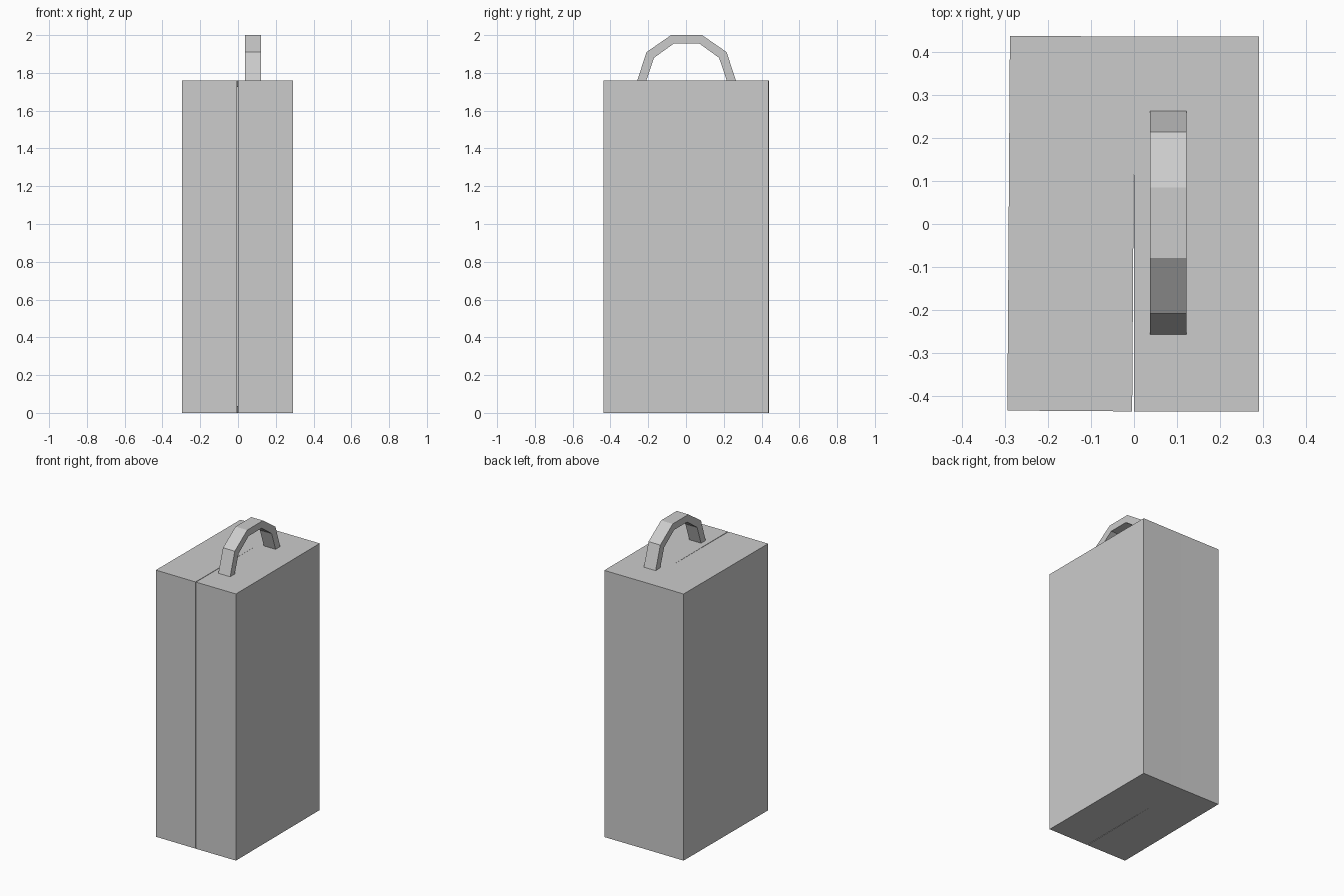
import bpy, bmesh, math
from mathutils import Matrix, Vector

if "Cube" in bpy.data.objects:
    bpy.data.objects.remove(bpy.data.objects["Cube"])

W, D, H, WALL = 0.291, 0.874, 1.76, 0.05


def add_object(name, bm):
    bmesh.ops.recalc_face_normals(bm, faces=bm.faces[:])
    mesh = bpy.data.meshes.new(name)
    bm.to_mesh(mesh)
    bm.free()
    ob = bpy.data.objects.new(name, mesh)
    bpy.context.collection.objects.link(ob)
    return ob


def case_half(name, side):
    """Hollow tray, open towards the seam at x = 0."""
    bm = bmesh.new()
    bmesh.ops.create_cube(bm, size=1, matrix=Matrix.Translation((side * W / 2, 0, H / 2))
                          @ Matrix.Diagonal((W, D, H, 1)))
    seam = min(bm.faces, key=lambda f: abs(f.calc_center_median().x))
    bmesh.ops.inset_region(bm, faces=[seam], thickness=WALL)
    res = bmesh.ops.extrude_discrete_faces(bm, faces=[seam])
    bmesh.ops.translate(bm, verts=res["faces"][0].verts[:],
                        vec=(side * (W - WALL), 0, 0))
    return add_object(name, bm)


# Two halves, the left one very slightly ajar about the rear hinge
case_half("case_half_right", 1)
left = case_half("case_half_left", -1)
hinge = Vector((0, 0.2, 0))
left.matrix_world = (Matrix.Translation(hinge) @ Matrix.Rotation(math.radians(-0.39), 4, 'Z')
                     @ Matrix.Translation(-hinge))

# Faceted carry handle: strip profile in y-z, extruded along x
outer = [(0.261, 1.76), (0.212, 1.91), (0.082, 2.0)]
inner = [(0.213, 1.76), (0.172, 1.88), (0.068, 1.955)]


def arch(half):
    return half + [(-y, z) for y, z in reversed(half)]


bm = bmesh.new()
o, i = ([bm.verts.new((0.037, y + 0.003, z)) for y, z in arch(p)] for p in (outer, inner))
strip = [bm.faces.new((o[k], o[k + 1], i[k + 1], i[k])) for k in range(5)]
res = bmesh.ops.extrude_face_region(bm, geom=strip, use_keep_orig=True)
bmesh.ops.translate(bm, vec=(0.086, 0, 0),
                    verts=[g for g in res["geom"] if isinstance(g, bmesh.types.BMVert)])
add_object("carry_handle", bm)
